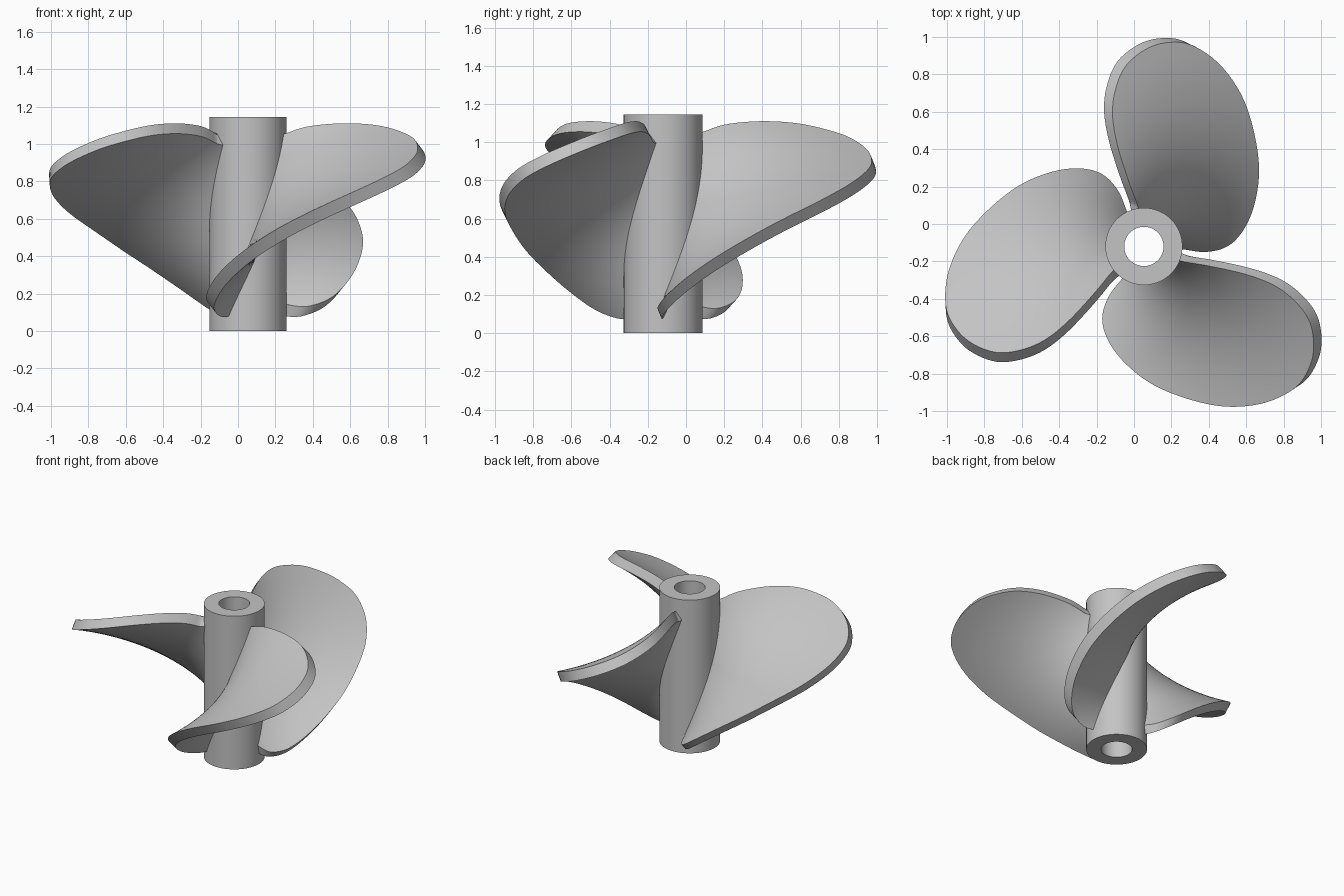
import bpy, math
from mathutils import Vector, Matrix

if "Cube" in bpy.data.objects:
    bpy.data.objects.remove(bpy.data.objects["Cube"], do_unlink=True)

AXIS = Vector((0.053, -0.12, 0))
HUB_R, HOLE_R, HUB_H = 0.206, 0.105, 1.145

metal = bpy.data.materials.new("plain grey metal")
metal.use_nodes = True
grey = (0.55, 0.55, 0.55, 1)
metal.diffuse_color = grey
metal.node_tree.nodes["Principled BSDF"].inputs["Base Color"].default_value = grey


def make_object(name, verts, faces):
    mesh = bpy.data.meshes.new(name)
    mesh.from_pydata(verts, [], faces)
    mesh.materials.append(metal)
    obj = bpy.data.objects.new(name, mesh)
    bpy.context.collection.objects.link(obj)
    bpy.ops.object.select_all(action='DESELECT')
    obj.select_set(True)
    bpy.context.view_layer.objects.active = obj
    bpy.ops.object.mode_set(mode='EDIT')
    bpy.ops.mesh.select_all(action='SELECT')
    bpy.ops.mesh.normals_make_consistent(inside=False)
    bpy.ops.object.mode_set(mode='OBJECT')
    bpy.ops.object.shade_smooth_by_angle(angle=math.radians(35))
    return obj


# Hub: a tube made by turning a rectangular section about the axis
SEG = 96
section = [(HUB_R, 0), (HUB_R, HUB_H), (HOLE_R, HUB_H), (HOLE_R, 0)]
verts = [(r * math.cos(2 * math.pi * i / SEG), r * math.sin(2 * math.pi * i / SEG), z)
         for i in range(SEG) for r, z in section]
faces = [(i * 4 + k, (i + 1) % SEG * 4 + k, (i + 1) % SEG * 4 + (k + 1) % 4, i * 4 + (k + 1) % 4)
         for i in range(SEG) for k in range(4)]
hub = make_object("hub", verts, faces)
hub.location = AXIS

# Blade outline in plan, leading root round the tip to the trailing root
outline = [(0.197, -0.08), (0.35, -0.105), (0.547, -0.15), (0.70, -0.21), (0.81, -0.295),
           (0.885, -0.40), (0.908, -0.53), (0.885, -0.645), (0.81, -0.755), (0.65, -0.835),
           (0.45, -0.857), (0.25, -0.82), (0.05, -0.74), (-0.10, -0.625), (-0.19, -0.505),
           (-0.223, -0.387), (-0.19, -0.27), (-0.112, -0.166)]


def smooth_path(points, steps):
    """Sample a smooth curve through the points."""
    p = [Vector(q) for q in points]
    p = [2 * p[0] - p[1]] + p + [2 * p[-1] - p[-2]]
    out = []
    for a, b, c, d in zip(p, p[1:], p[2:], p[3:]):
        for s in range(steps):
            t = s / steps
            out.append(0.5 * (2 * b + (c - a) * t + (2 * a - 5 * b + 4 * c - d) * t ** 2
                              + (3 * b - a - 3 * c + d) * t ** 3))
    return out + [p[-2]]


def helix_point(r, deg):
    """Point of the screw surface at a radius and angle."""
    a = math.radians(deg)
    return Vector((r * math.cos(a), r * math.sin(a), 1.14 + 0.0089 * (deg + 12)))


# Blade: upper screw surface, a shifted lower copy and a wall between them
rim = smooth_path(outline, 5)
N, ROWS = len(rim), 16
upper = []
for j in range(ROWS + 1):
    t = j / ROWS
    for i, q in enumerate(rim):
        root_deg = -22 - 102 * i / (N - 1)
        rim_deg = math.degrees(math.atan2(q.y, q.x))
        upper.append(helix_point(0.165 + (q.length - 0.165) * t, root_deg + (rim_deg - root_deg) * t))
thickness = Vector((0.042, 0.028, -0.055))
blade_verts = upper + [v + thickness for v in upper]
M = len(upper)
blade_faces = []
for j in range(ROWS):
    for i in range(N - 1):
        quad = [j * N + i, j * N + i + 1, (j + 1) * N + i + 1, (j + 1) * N + i]
        blade_faces += [quad, [k + M for k in reversed(quad)]]
loop = ([i for i in range(N)] + [j * N + N - 1 for j in range(1, ROWS + 1)]
        + [ROWS * N + i for i in range(N - 2, -1, -1)] + [j * N for j in range(ROWS - 1, 0, -1)])
for a, b in zip(loop, loop[1:] + loop[:1]):
    blade_faces.append([a, a + M, b + M, b])

for n, name in enumerate(("right_blade", "rear_blade", "left_blade")):
    turn = Matrix.Rotation(math.radians(120 * n), 3, 'Z')
    blade = make_object(name, [turn @ v for v in blade_verts], blade_faces)
    blade.location = AXIS
